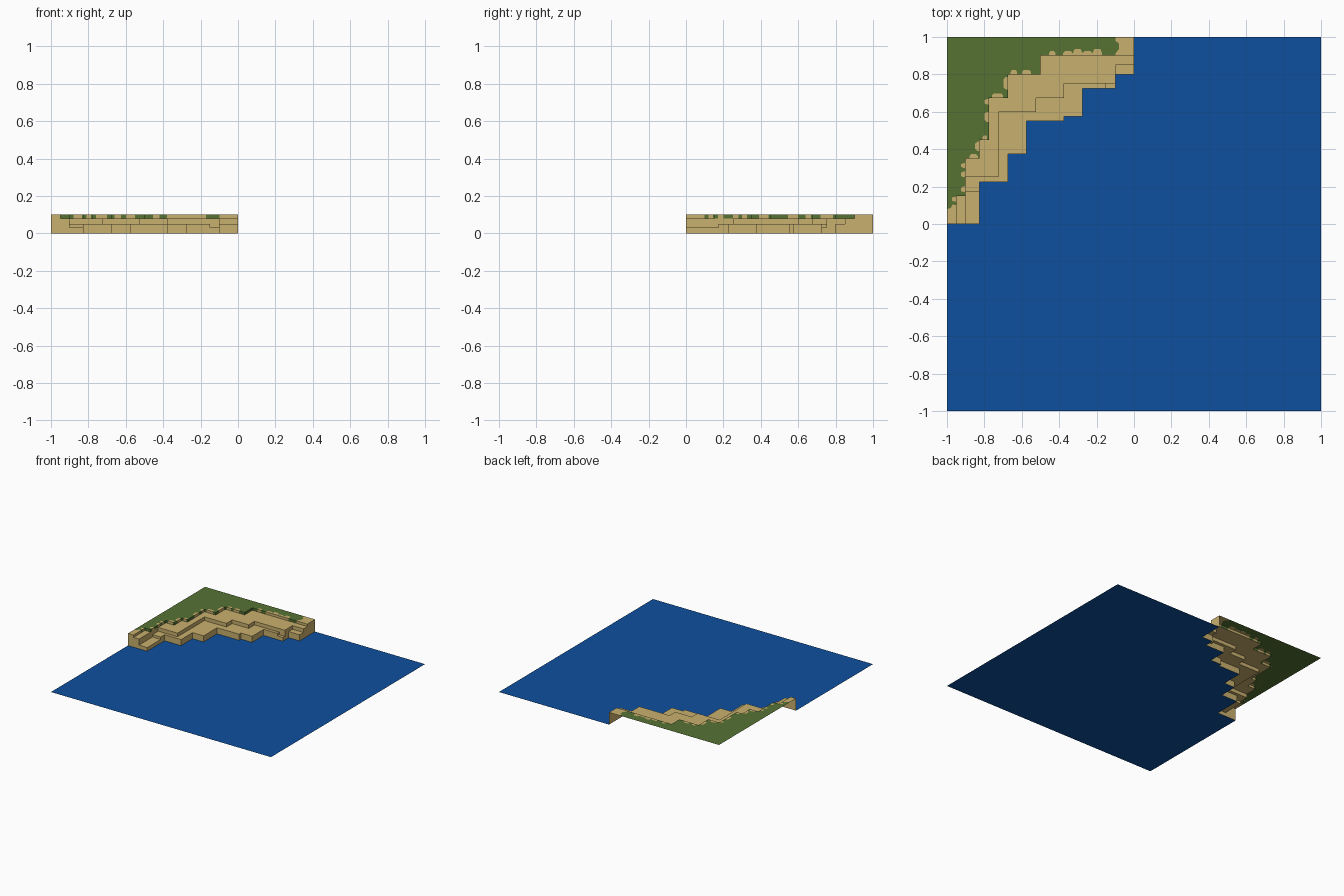
import bpy, bmesh
from mathutils import Vector

if "Cube" in bpy.data.objects:
    bpy.data.objects.remove(bpy.data.objects["Cube"])


def material(name, rgb):
    m = bpy.data.materials.new(name)
    m.diffuse_color = (*rgb, 1)
    m.use_nodes = True
    m.node_tree.nodes["Principled BSDF"].inputs["Base Color"].default_value = m.diffuse_color
    return m


SAND = material("sand", (0.584, 0.434, 0.156))
GRASS = material("grass", (0.093, 0.171, 0.034))
WATER = material("water", (0.004, 0.080, 0.342))

# Staircase shorelines: (right end of tread in x, front edge in y), land is behind
SHORE = [(-.825, 0), (-.675, .225), (-.575, .375), (-.375, .55), (-.275, .575), (-.1, .725), (0, .8)]
LEDGE = [(-.9, 0), (-.825, .175), (-.675, .225), (-.575, .375), (-.375, .55), (-.275, .575),
         (-.15, .725), (-.1, .75), (0, .8)]
TERRACE = [(-.9, 0), (-.725, .25), (-.525, .6), (-.375, .675), (-.1, .75), (0, .85)]
PLATEAU = [(-.95, 0), (-.9, .15), (-.825, .35), (-.775, .45), (-.675, .675), (-.5, .8), (0, .9)]
LEVELS = [(SHORE, .03), (LEDGE, .05), (TERRACE, .08), (PLATEAU, .1)]
BASE, TOP = .08, .1


def outline(stair):
    """Corner points of a staircase, from front left to back right."""
    pts = [(-1, stair[0][1])]
    for i, (x, y) in enumerate(stair):
        pts.append((x, y))
        pts.append((x, stair[i + 1][1] if i + 1 < len(stair) else 1))
    return pts


def height(x, y):
    h = 0
    if x > 0 or y < 0:
        return h
    for stair, z in LEVELS:
        if y > next(sy for sx, sy in stair if x < sx):
            h = z
    return h


def face(bm, pts):
    """Add a face turned up / to the right / to the front."""
    f = bm.faces.new([bm.verts.new(p) for p in pts])
    f.normal_update()
    if f.normal.dot(Vector((1, -1, 1))) < 0:
        f.normal_flip()


def flat(bm, pts, z):
    face(bm, [(x, y, z) for x, y in pts])


def wall(bm, p, q, z0, z1):
    face(bm, [(*p, z0), (*q, z0), (*q, z1), (*p, z1)])


def finish(bm, name, mat):
    bmesh.ops.remove_doubles(bm, verts=bm.verts, dist=1e-5)
    bmesh.ops.triangulate(bm, faces=[f for f in bm.faces if len(f.verts) > 4])
    me = bpy.data.meshes.new(name)
    bm.to_mesh(me)
    bm.free()
    me.materials.append(mat)
    bpy.context.collection.objects.link(bpy.data.objects.new(name, me))


# Sea, cut out along the shore
bm = bmesh.new()
flat(bm, [(-1, -1), (1, -1), (1, 1)] + outline(SHORE)[::-1], 0)
finish(bm, "sea", WATER)

# Sand terraces: stepped cells with the risers between them
bm = bmesh.new()
xs = sorted({-1} | {x for s, _ in LEVELS for x, _ in s})
ys = sorted({1} | {y for s, _ in LEVELS for _, y in s})
for x0, x1 in zip(xs, xs[1:]):
    for y0, y1 in zip(ys, ys[1:]):
        cx, cy = (x0 + x1) / 2, (y0 + y1) / 2
        h = height(cx, cy)
        if h == 0:
            continue
        if h < TOP:
            flat(bm, [(x0, y0), (x1, y0), (x1, y1), (x0, y1)], h)
        h = min(h, BASE)
        right, front = height(x1 + .001, cy), height(cx, y0 - .001)
        if right < h:
            wall(bm, (x1, y0), (x1, y1), right, h)
        if front < h:
            wall(bm, (x0, y0), (x1, y0), front, h)
finish(bm, "sand_terraces", SAND)

# Sandy bites in the grass edge, one list for each plateau edge in order
BITES = [[(.12, .145)], [],
         [(.17, .2), (.25, .28), (.3, .325)], [(-.88, -.835)],
         [(.39, .44)], [(-.81, -.785)],
         [(.545, .6), (.64, .668)], [(-.76, -.7)],
         [(.72, .785)], [(-.66, -.625), (-.6, -.55)],
         [], [(-.455, -.42), (-.38, -.17)]]

grass, sand = bmesh.new(), bmesh.new()
edge = [(-.95, .1)] + outline(PLATEAU)[2:-2] + [(-.1, .9)]
rim = []
for p, q, bites in zip(edge, edge[1:], BITES):
    upright = p[0] == q[0]

    def at(s, depth=0):
        return (p[0] - depth, s) if upright else (s, p[1] + depth)

    rim.append(p)
    here = p[1] if upright else p[0]
    for a, b in bites:
        # scalloped notch made of one or more lobes
        n = max(1, round((b - a) / .05))
        w = (b - a) / n
        notch = [at(a)]
        for i in range(n):
            d = (.024, .036)[i % 2]
            s = a + i * w
            notch += [at(s, .012), at(s + .2 * w, d), at(s + .8 * w, d)]
        notch += [at(b, .012), at(b)]
        flat(sand, notch, TOP)
        wall(sand, at(a), at(b), BASE, TOP)
        wall(grass, at(here), at(a), BASE, TOP)
        rim += notch
        here = b
    wall(grass, at(here), q, BASE, TOP)

# Grass lawn with rounded tips at both ends
front_tip = [(-1, .08), (-.98, .085), (-.97, .105)]
back_tip = [(-.1, .9), (-.1, .912), (-.08, .935), (-.08, .965), (-.1, .98), (-.1, 1)]
flat(grass, front_tip + rim + back_tip + [(-1, 1)], TOP)
finish(grass, "grass_lawn", GRASS)

# Sandy ends of the plateau
flat(sand, [(-1, 0), (-.95, 0), (-.95, .1)] + front_tip[::-1], TOP)
flat(sand, back_tip + [(0, 1), (0, .9)], TOP)
for p, q in [((-1, 0), (-.95, 0)), ((-.95, 0), (-.95, .1)),
             ((-.1, .9), (0, .9)), ((0, .9), (0, 1))]:
    wall(sand, p, q, BASE, TOP)
finish(sand, "sand_rim", SAND)
